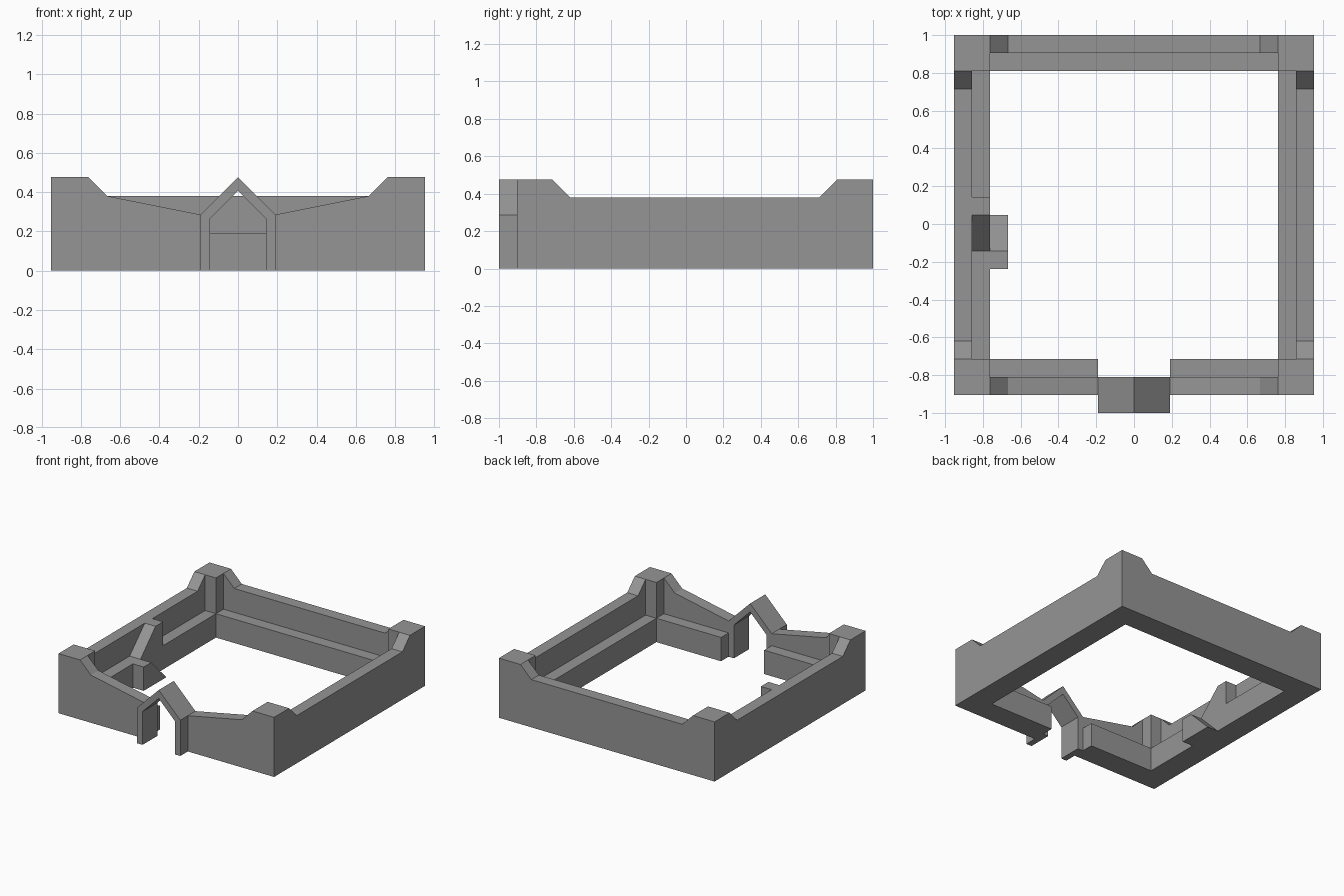
import bpy
import bmesh

if "Cube" in bpy.data.objects:
    bpy.data.objects.remove(bpy.data.objects["Cube"], do_unlink=True)

UNIT = 2 / 21  # one wall thickness

stone = bpy.data.materials.new("grey stone")
stone.use_nodes = True
GREY = (0.3, 0.3, 0.3, 1)
stone.diffuse_color = GREY
stone.node_tree.nodes["Principled BSDF"].inputs["Base Color"].default_value = GREY


def prism(name, profile, axis, start, end):
    """Extrude a (horizontal, z) profile along the x or y axis, in wall units."""
    bm = bmesh.new()

    def place(h, z, d):
        point = (d, h, z) if axis == "x" else (h, d, z)
        return bm.verts.new([c * UNIT for c in point])

    near = [place(h, z, start) for h, z in profile]
    far = [place(h, z, end) for h, z in profile]
    bm.faces.new(near)
    bm.faces.new(far)
    for i in range(len(profile)):
        j = (i + 1) % len(profile)
        bm.faces.new((near[i], near[j], far[j], far[i]))
    bmesh.ops.recalc_face_normals(bm, faces=bm.faces)
    mesh = bpy.data.meshes.new(name)
    bm.to_mesh(mesh)
    bm.free()
    mesh.materials.append(stone)
    obj = bpy.data.objects.new(name, mesh)
    bpy.context.collection.objects.link(obj)
    return obj


def rect(a, b, top):
    return [(a, 0), (b, 0), (b, top), (a, top)]


def wall(a, b):
    """Wall outline that climbs to a corner tower at both ends."""
    return [(a, 0), (b, 0), (b, 5), (b - 1, 4), (a + 1, 4), (a, 5)]


BACK, FRONT = 10.5, -9.5

# Corner towers, side walls and the two halves of the front
for side, s in (("left", 1), ("right", -1)):
    prism(side + "_back_tower", rect(s * 8, s * 10, 5), "y", BACK - 2, BACK)
    prism(side + "_front_tower", rect(s * 8, s * 10, 5), "y", FRONT, FRONT + 2)
    prism(side + "_wall", wall(FRONT + 2, BACK - 2), "x", s * 9, s * 10)
    front = [(2, 0), (8, 0), (8, 5), (7, 4), (2, 3)]
    prism(side + "_front_wall", [(s * h, z) for h, z in front], "y", FRONT, FRONT + 1)
    prism(side + "_front_walkway", rect(s * 2, s * 8, 2), "y", FRONT + 1, FRONT + 2)

# Back wall and its walkway
prism("back_wall", wall(-8, 8), "y", BACK - 1, BACK)
prism("back_walkway", rect(-8, 8, 2), "y", BACK - 2, BACK - 1)

# Side walkways, the right one with a ramp up to the wall top
prism("left_walkway", rect(FRONT + 2, BACK - 2, 2), "x", 8, 9)
prism("right_walkway", [(FRONT + 2, 0), (BACK - 2, 0), (BACK - 2, 2), (1.5, 2),
                        (1.5, 4), (0.5, 4), (-1.5, 2), (FRONT + 2, 2)], "x", -9, -8)

# Lower ramp from the ground to the right walkway
prism("lower_ramp", [(-2.5, 0), (0.5, 0), (-1.5, 2), (-2.5, 2)], "x", -8, -7)

# Pointed gate arch
half = [(2, 0), (2, 3), (0, 5), (-2, 3), (-2, 0)]
inner = [(-1.5, 0), (-1.5, 2.79), (0, 4.29), (1.5, 2.79), (1.5, 0)]
prism("gate_arch", half + inner, "y", FRONT - 1, FRONT + 1)
